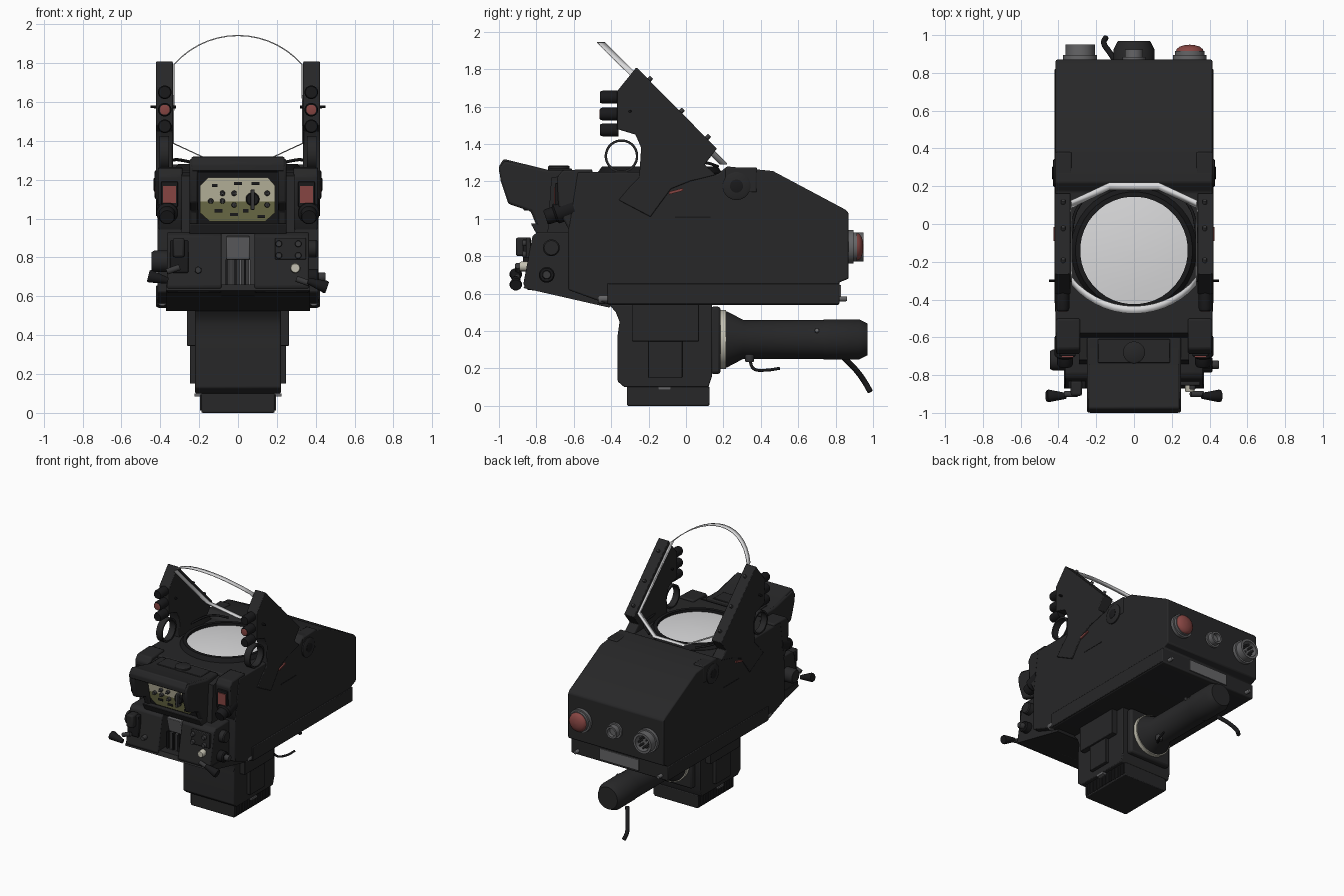
import bpy, bmesh, math
from mathutils import Vector

if "Cube" in bpy.data.objects:
    bpy.data.objects.remove(bpy.data.objects["Cube"])

def material(name, r, g, b):
    m = bpy.data.materials.new(name)
    m.diffuse_color = (r, g, b, 1)
    m.use_nodes = True
    m.node_tree.nodes["Principled BSDF"].inputs["Base Color"].default_value = m.diffuse_color
    return m

BLACK = material("matt black", .020, .020, .021)
DARK = material("deep black", .010, .010, .011)
CHAR = material("charcoal", .04, .04, .042)
GREY = material("mid grey", .13, .13, .135)
SILVER = material("light grey", .70, .70, .71)
RED = material("dull red", .24, .06, .055)
BEIGE = material("beige", .55, .52, .38)
OLIVE = material("olive", .17, .17, .07)
CREAM = material("cream", .55, .53, .44)

def finish(name, bm, mat, bevel=0):
    bmesh.ops.recalc_face_normals(bm, faces=bm.faces)
    me = bpy.data.meshes.new(name)
    bm.to_mesh(me)
    bm.free()
    me.materials.append(mat)
    ob = bpy.data.objects.new(name, me)
    bpy.context.collection.objects.link(ob)
    if bevel:
        b = ob.modifiers.new("bevel", 'BEVEL')
        b.width, b.segments, b.limit_method = bevel, 2, 'ANGLE'
    return ob

def prism(name, mat, pts, x0, x1, bevel=0):
    """Side profile (y, z) pushed from x0 to x1."""
    bm = bmesh.new()
    a = [bm.verts.new((x0, y, z)) for y, z in pts]
    b = [bm.verts.new((x1, y, z)) for y, z in pts]
    bm.faces.new(a)
    bm.faces.new(b[::-1])
    for i in range(len(pts)):
        j = (i + 1) % len(pts)
        bm.faces.new((a[i], a[j], b[j], b[i]))
    return finish(name, bm, mat, bevel)

def box(name, mat, x0, x1, y0, y1, z0, z1, bevel=0):
    return prism(name, mat, [(y0, z0), (y1, z0), (y1, z1), (y0, z1)], x0, x1, bevel)

def lathe(name, mat, base, axis, prof, n=32, closed=False):
    """Revolve (radius, height) points round an axis starting at base."""
    q = Vector((0, 0, 1)).rotation_difference(Vector(axis).normalized())
    bm, rings = bmesh.new(), []
    for r, h in prof:
        rings.append([bm.verts.new(Vector(base) + q @ Vector((r * math.cos(t), r * math.sin(t), h)))
                      for t in (2 * math.pi * (k + .5) / n for k in range(n))])
    pairs = list(zip(rings, rings[1:])) + ([(rings[-1], rings[0])] if closed else [])
    for a, b in pairs:
        for k in range(n):
            bm.faces.new((a[k], a[(k + 1) % n], b[(k + 1) % n], b[k]))
    if not closed:
        bm.faces.new(rings[0])
        bm.faces.new(rings[-1])
    return finish(name, bm, mat)

def knob(name, mat, base, axis, r, h, n=24):
    return lathe(name, mat, base, axis, [(r, 0), (r, h * .85), (r * .85, h)], n)

def cable(name, mat, pts, r):
    cu = bpy.data.curves.new(name, 'CURVE')
    cu.dimensions, cu.bevel_depth, cu.use_fill_caps, cu.resolution_u = '3D', r, True, 6
    sp = cu.splines.new('BEZIER')
    sp.bezier_points.add(len(pts) - 1)
    for p, c in zip(sp.bezier_points, pts):
        p.co, p.handle_left_type, p.handle_right_type = c, 'AUTO', 'AUTO'
    cu.materials.append(mat)
    ob = bpy.data.objects.new(name, cu)
    bpy.context.collection.objects.link(ob)

F, U = (0, -1, 0), (0, 0, 1)

# main housing, lower rail, rear plate
prism("main_body", BLACK, [(-.63, .62), (-.41, .54), (.82, .54), (.82, .66), (.87, .68), (.87, 1.03), (.85, 1.05),
      (.465, 1.255), (.22, 1.28), (.17, 1.24), (-.2, 1.25), (-.58, 1.25), (-.63, .93)], -.415, .415, .008)
box("lower_rail", BLACK, -.422, .422, -.42, .82, .545, .655, .005)
prism("front_skirt", BLACK, [(-.87, .63), (-.41, .525), (-.38, .56), (-.6, .66), (-.85, .66)], -.37, .37)
box("rear_plate", GREY, -.17, .17, .815, .828, .56, .645)

# rear sockets and lamp
lathe("left_socket", GREY, (-.285, .865, .85), (0, 1, 0),
      [(.09, 0), (.09, .03), (.078, .03), (.078, .085), (.06, .085), (.06, .03)])
for i in range(8):
    a = i * math.pi / 4
    knob("socket_pin", CHAR, (-.285 + .038 * math.cos(a), .89, .85 + .038 * math.sin(a)), (0, 1, 0), .008, .05, 8)
lathe("middle_socket", GREY, (0, .865, .85), (0, 1, 0), [(.06, 0), (.06, .02), (.047, .02), (.047, .06), (.033, .06), (.033, .03)])
lathe("rear_lamp_base", GREY, (.295, .865, .85), (0, 1, 0), [(.09, 0), (.09, .03), (.078, .03), (.078, .05)])
lathe("rear_lamp_dome", RED, (.295, .91, .85), (0, 1, 0), [(.074, 0), (.07, .015), (.055, .028), (.03, .036), (.004, .039)])

# collimator lens on the deck
lathe("lens_rim", DARK, (0, -.14, 1.235), U, [(.285, .02), (.285, .045), (.31, .045), (.335, .01), (.335, 0)], 40, True)
lathe("lens", SILVER, (0, -.14, 1.25), U, [(.288, 0), (.288, .008), (.2, .018), (.1, .024), (.01, .026)], 64)
for s in (-1, 1):
    cable("lens_cable", DARK, [(s * .34, -.1, 1.3), (s * .29, .1, 1.3), (s * .2, .17, 1.28)], .008)

# lower optics box, ribbed foot
prism("optics_box", BLACK, [(-.41, .54), (-.375, .5), (-.355, .45), (-.365, .38), (-.365, .13), (-.33, .1),
      (.12, .1), (.14, .16), (.14, .54)], -.22, .22, .006)
box("upper_side_plate", BLACK, -.262, .262, -.29, .07, .345, .545, .004)
box("lower_side_plate", BLACK, -.247, .247, -.2, -.02, .15, .35, .004)
box("foot", BLACK, -.188, .188, -.315, .125, 0, .105, .006)
for i in range(22):
    y = -.305 + i * .02
    box("foot_rib", BLACK, -.196, .196, y, y + .01, .012, .095)
box("foot_clip", GREY, -.225, .225, -.15, -.08, .085, .1)

# side barrel with flange
box("barrel_collar", BLACK, -.18, .18, .13, .185, .17, .53, .015)
lathe("flange_ring", CREAM, (0, .18, .355), (0, 1, 0), [(.158, 0), (.158, .035), (.14, .035)], 40)
lathe("barrel", BLACK, (0, .205, .355), (0, 1, 0), [(.15, 0), (.15, .015), (.105, .1), (.105, .53), (.108, .53),
      (.108, .72), (.085, .765)], 40)
knob("barrel_screw", GREY, (.1, .7, .4), (1, 0, .4), .012, .012, 10)
knob("barrel_plug", CHAR, (.05, .34, .275), (0, 0, -1), .025, .04, 12)
cable("long_cable", DARK, [(-.08, .84, .26), (-.13, .91, .19), (-.16, .96, .12), (-.15, .985, .075)], .015)
cable("short_cable", DARK, [(.05, .34, .25), (.08, .36, .2), (.12, .42, .19), (.14, .5, .2)], .008)

# instrument hood: top, walls, core
prism("hood_top", BLACK, [(-.975, 1.32), (-1, 1.28), (-.998, 1.24), (-.97, 1.275), (-.7, 1.21), (-.6, 1.21),
      (-.6, 1.26), (-.74, 1.262)], -.24, .24, .008)
prism("hood_core", DARK, [(-.84, 1.24), (-.78, .95), (-.6, .93), (-.6, 1.24)], -.23, .23)
knob("hood_cap", BLACK, (0, -.68, 1.25), U, .058, .035)
box("hood_cap_plate", BLACK, -.19, .19, -.735, -.61, 1.25, 1.268, .004)
for s in (-1, 1):
    prism("hood_wall", BLACK, [(-.97, 1.31), (-1, 1.27), (-.99, 1.2), (-.95, 1.08), (-.83, 1.04), (-.79, .94),
          (-.6, .94), (-.6, 1.26), (-.74, 1.26)], s * .205, s * .25, .012)
prism("hood_sill", BLACK, [(-.83, .975), (-.8, .92), (-.6, .92), (-.6, .97)], -.25, .25, .006)

# instrument panel: two-tone clipped plate, switches
def panel_y(z):
    return -.785 - .207 * (z - .95)

def panel(name, mat, pts):
    bm = bmesh.new()
    f = bm.faces.new([bm.verts.new((x, panel_y(z) - .008, z)) for x, z in pts])
    g = bmesh.ops.extrude_face_region(bm, geom=[f])
    bmesh.ops.translate(bm, vec=(0, .008, 0), verts=[v for v in g["geom"] if isinstance(v, bmesh.types.BMVert)])
    finish(name, bm, mat)

panel("panel_upper", BEIGE, [(-.195, 1.088), (.19, 1.088), (.19, 1.17), (.155, 1.21), (-.155, 1.21), (-.195, 1.17)])
panel("panel_lower", OLIVE, [(-.195, 1.088), (-.195, 1.03), (-.145, .985), (.14, .985), (.19, 1.03), (.19, 1.088)])
for x, z in [(-.14, 1.09), (-.08, 1.13), (-.08, 1.09), (-.02, 1.13), (-.02, 1.07), (.15, 1.13), (.15, 1.07)]:
    knob("panel_switch", CHAR, (x, panel_y(z), z), F, .014, .03, 12)
    knob("switch_tip", GREY, (x, panel_y(z) - .03, z), F, .006, .015, 8)
for x, z, w in [(-.12, 1.17, .03), (.0, 1.18, .04), (.09, 1.18, .04), (-.1, 1.04, .04), (-.02, 1.02, .04),
                (.04, 1.04, .03), (.12, 1.01, .04)]:
    box("panel_label", DARK, x - w / 2, x + w / 2, panel_y(z) - .014, panel_y(z), z - .008, z + .008)
knob("selector", DARK, (.075, panel_y(1.1), 1.1), F, .035, .035)
prism("selector_bar", CHAR, [(-.87, 1.045), (-.82, 1.045), (-.82, 1.15), (-.87, 1.15)], .065, .085, .004)

# lower console with centre recess
for s in (-1, 1):
    prism("console", BLACK, [(-.79, .93), (-.82, .91), (-.87, .65), (-.85, .62), (-.6, .6), (-.6, .93)],
          s * .085, s * .365, .008)
    # lever, lamp and outer pod on each side
    lathe("lever_hub", CHAR, (s * .3, -.9, .72 - s * .03), (s, 0, -.35 * s if s > 0 else -.35), [(.016, 0), (.016, .07)], 12)
    lathe("lever", DARK, (s * .36, -.91, .68), (s, 0, -.35 if s > 0 else .25),
          [(.016, 0), (.02, .02), (.034, .095), (.03, .105)], 12)
    knob("corner_lamp", GREY, (s * .39, -.42, .575), (0, -1, 0), .028, .05, 16)
    knob("rear_stud", GREY, (s * .36, .81, .572), (0, 1, 0), .014, .05, 12)
    prism("front_pod", BLACK, [(-.69, 1.22), (-.66, 1.26), (-.5, 1.265), (-.5, .93), (-.62, .93), (-.68, 1.04)],
          s * .285, s * .412, .01)
    box("window_frame", DARK, s * .31, s * .395, -.7, -.67, 1.06, 1.19, .004)
    box("red_window", RED, s * .32, s * .385, -.707, -.69, 1.08, 1.168)
    lathe("pod_knob", DARK, (s * .365, -.6, 1.06), (0, -1, -.35), [(.055, 0), (.055, .1), (.042, .11), (.042, .15), (.036, .16)])
    prism("cheek", BLACK, [(-.72, 1.22), (-.6, 1.24), (-.6, .93), (-.74, .93)], s * .24, s * .29)
box("recess_back", CHAR, -.086, .086, -.74, -.6, .6, .92)
prism("recess_top", GREY, [(-.8, .905), (-.74, .91), (-.74, .79), (-.77, .79)], -.06, .06, .005)
for i in range(6):
    x = -.065 + i * .024
    box("recess_fin", GREY if i % 2 else DARK, x, x + .01, -.79, -.73, .63, .79)

# console fittings
knob("white_knob", CREAM, (.295, -.83, .745), F, .026, .06, 16)
knob("plain_knob", CHAR, (-.205, -.83, .735), F, .018, .06, 12)
box("left_panel_plate", DARK, -.35, -.255, -.872, -.83, .72, .89, .008)
box("left_handle", BLACK, -.335, -.275, -.91, -.83, .8, .9, .012)
box("right_panel_plate", BLACK, .19, .35, -.855, -.83, .79, .9, .005)
for x in (.21, .31):
    for z in (.81, .87):
        knob("console_button", CHAR, (x, -.845, z), F, .017, .03, 12)
knob("left_side_dial", BLACK, (-.36, -.72, .78), (-1, 0, 0), .055, .085)
knob("right_upper_dial", BLACK, (.36, -.72, .845), (1, 0, 0), .045, .05)
knob("right_lower_dial", DARK, (.36, -.745, .7), (1, 0, 0), .042, .055)
knob("right_lower_tip", CHAR, (.41, -.745, .7), (1, 0, 0), .024, .04, 12)

# combiner arms with knobs, rings and hinges
ARM = [(-.265, 1.81), (.165, 1.375), (.1, 1.29), (.16, 1.235), (.02, 1.2), (-.08, 1.16), (-.19, 1.01), (-.36, 1.1),
       (-.3, 1.17), (-.25, 1.22), (-.24, 1.38), (-.27, 1.45), (-.37, 1.48), (-.37, 1.68)]
for s in (-1, 1):
    prism("combiner_arm", BLACK, ARM, s * .335, s * .422, .005)
    for z in (1.65, 1.56, 1.475):
        knob("arm_knob", DARK, (s * .377, -.36, z), F, .035, .1, 20)
    knob("red_arm_cap", RED, (s * .377, -.455, 1.56), F, .026, .008, 16)
    lathe("arm_ring", BLACK, (s * .355, -.345, 1.335), (s, 0, 0), [(.09, 0), (.09, .05), (.077, .05), (.077, 0)], 32, True)
    knob("hinge", BLACK, (s * .39, .27, 1.175), (s, 0, 0), .075, .04)
    knob("hinge_pin", DARK, (s * .42, .27, 1.175), (s, 0, 0), .035, .014)
    box("hinge_block", BLACK, s * .33, s * .418, .21, .38, 1.14, 1.275, .008)
    prism("red_mark", RED, [(-.09, 1.13), (-.015, 1.15), (-.015, 1.165), (-.09, 1.145)], s * .41, s * .425)
    box("side_seam", DARK, s * .41, s * .417, -.06, .13, 1.005, 1.012)
    for y, z in ((-.2, 1.75), (-.03, 1.58), (.11, 1.44)):
        knob("arm_bolt", CHAR, (s * .375, y, z - .01), (0, 1, 1), .012, .022, 10)
    knob("arm_peg", DARK, (s * .32, -.3, 1.575), (s, 0, 0), .008, .13, 8)

# combiner glass edge: arched top, clipped bottom, lying in a 45 degree plane
rim = [(.44 * math.sin(math.radians(a)), 1.505 + .44 * math.cos(math.radians(a))) for a in range(-49, 50, 7)]
rim += [(.335, 1.385), (.13, 1.29), (-.13, 1.29), (-.335, 1.385)]
bm = bmesh.new()
loops = [[bm.verts.new((x, 1.49 - z + d, z)) for x, z in rim] for d in (-.02, .02)]
for i in range(len(rim)):
    j = (i + 1) % len(rim)
    bm.faces.new((loops[0][i], loops[0][j], loops[1][j], loops[1][i]))
glass = finish("glass_edge", bm, SILVER)
glass.modifiers.new("thickness", 'SOLIDIFY').thickness = .006

# smooth round parts, keep hard edges
for ob in bpy.data.objects:
    if ob.type == 'MESH':
        ob.select_set(True)
        bpy.context.view_layer.objects.active = ob
bpy.ops.object.shade_smooth_by_angle(angle=math.radians(35))
